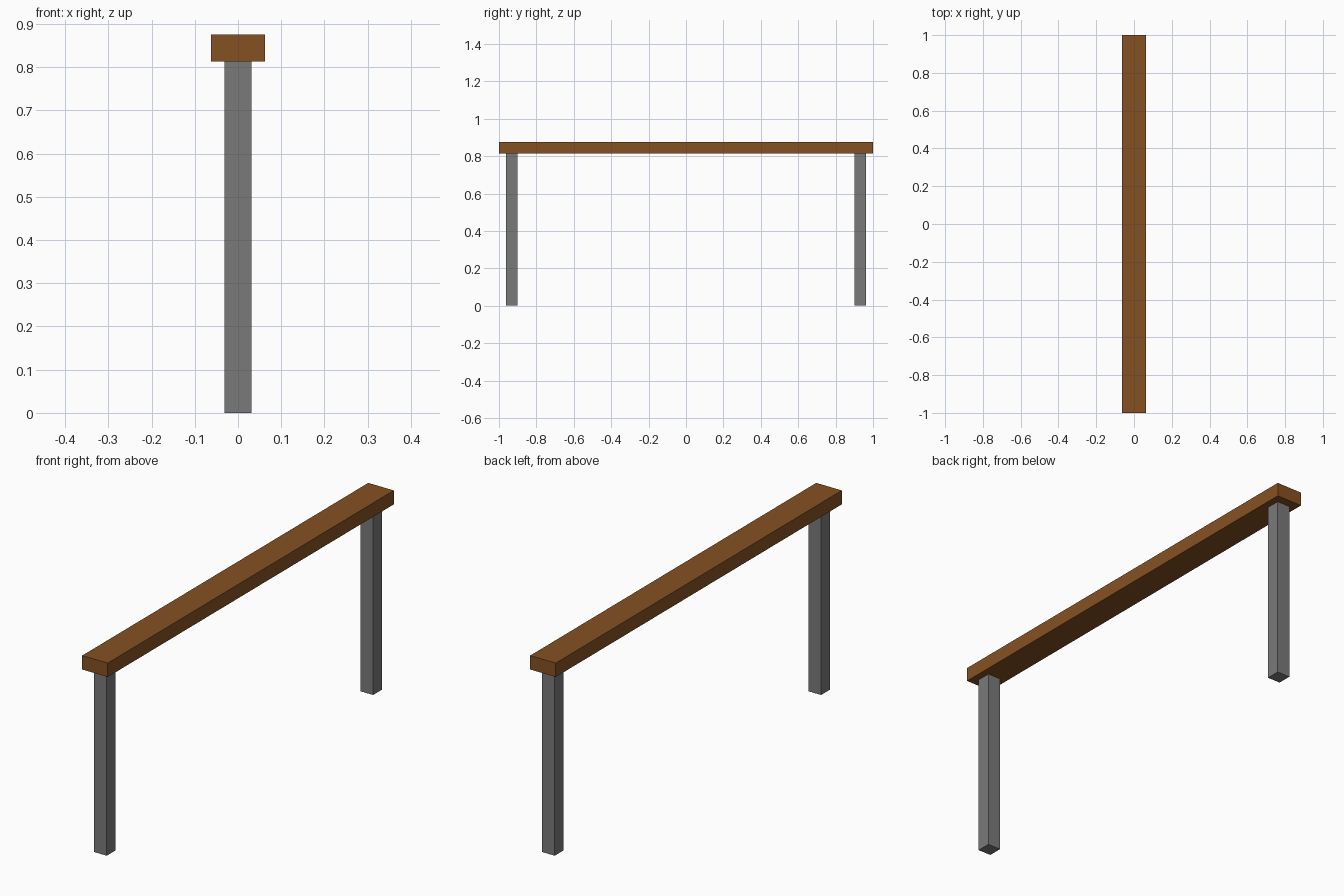
import bpy

if "Cube" in bpy.data.objects:
    bpy.data.objects.remove(bpy.data.objects["Cube"])


def material(name, rgb):
    mat = bpy.data.materials.new(name)
    mat.diffuse_color = (*rgb, 1.0)
    mat.use_nodes = True
    mat.node_tree.nodes["Principled BSDF"].inputs["Base Color"].default_value = mat.diffuse_color
    return mat


def box(name, center, size, mat):
    bpy.ops.mesh.primitive_cube_add(size=1, location=center)
    obj = bpy.context.object
    obj.name = name
    obj.scale = size
    bpy.ops.object.transform_apply(location=False, rotation=False, scale=True)
    obj.data.materials.append(mat)
    return obj


wood = material("brown wood", (0.235, 0.083, 0.016))
metal = material("grey metal", (0.195, 0.195, 0.195))

BOTTOM, TOP = 0.8135, 0.875

# Long rail
box("rail", (0, 0, (BOTTOM + TOP) / 2), (0.125, 2.0, TOP - BOTTOM), wood)

# Square post near each end
for name, side in (("front_post", -1), ("back_post", 1)):
    box(name, (0, side * 0.931, BOTTOM / 2), (0.0625, 0.0625, BOTTOM), metal)
